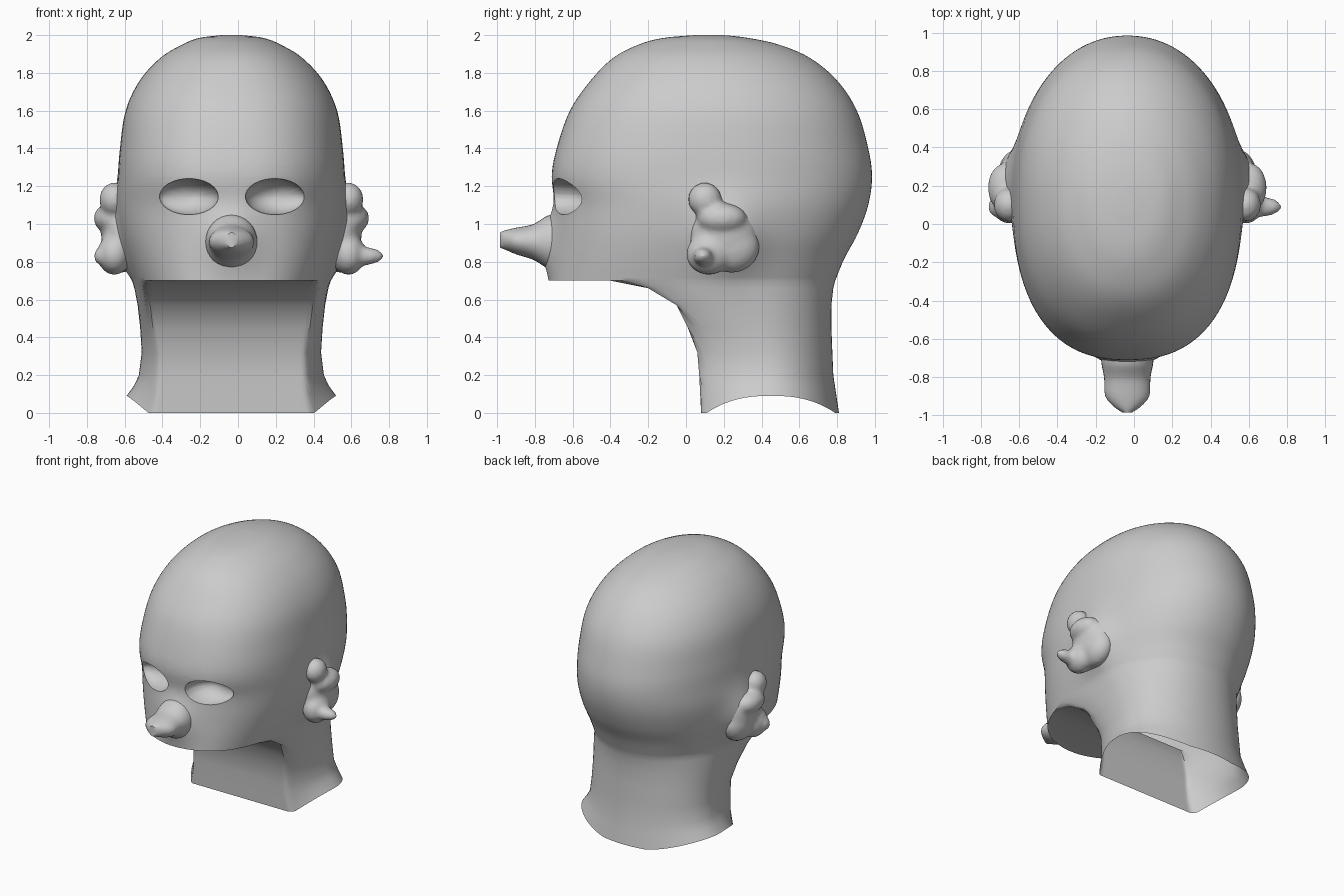
import bpy, bmesh, math
from mathutils import Matrix, Vector

if "Cube" in bpy.data.objects:
    bpy.data.objects.remove(bpy.data.objects["Cube"], do_unlink=True)

CX = -0.035   # the head sits slightly off centre
SEG = 120

grey = bpy.data.materials.new("plain grey")
grey.use_nodes = True
grey.diffuse_color = (0.6, 0.6, 0.6, 1)
bsdf = next(n for n in grey.node_tree.nodes if n.type == "BSDF_PRINCIPLED")
bsdf.inputs["Base Color"].default_value = grey.diffuse_color
bsdf.inputs["Roughness"].default_value = 0.7


def finish(bm, name):
    mesh = bpy.data.meshes.new(name)
    bm.to_mesh(mesh)
    bm.free()
    mesh.materials.append(grey)
    obj = bpy.data.objects.new(name, mesh)
    bpy.context.scene.collection.objects.link(obj)
    bpy.ops.object.select_all(action="DESELECT")
    obj.select_set(True)
    bpy.context.view_layer.objects.active = obj
    bpy.ops.object.shade_smooth_by_angle(angle=math.radians(38))
    return obj


def loft(bm, rings):
    loops = [[bm.verts.new(p) for p in ring] for ring in rings]
    for a, b in zip(loops, loops[1:]):
        for i in range(len(a)):
            j = (i + 1) % len(a)
            bm.faces.new((a[i], a[j], b[j], b[i]))
    return loops


def refine(rows, steps):
    """Catmull-Rom interpolation between rows of numbers."""
    out = []
    for i in range(len(rows) - 1):
        p0, p1 = rows[max(i - 1, 0)], rows[i]
        p2, p3 = rows[i + 1], rows[min(i + 2, len(rows) - 1)]
        for k in range(steps):
            t = k / steps
            out.append([0.5 * (2 * b + (c - a) * t + (2 * a - 5 * b + 4 * c - d) * t * t
                               + (3 * b - a - 3 * c + d) * t ** 3)
                        for a, b, c, d in zip(p0, p1, p2, p3)])
    return out + [list(rows[-1])]


def section(z, front, back, half, mid, nf, nb, cut=-9, wave=0):
    """Rounded cross-section, flattened where it passes in front of cut."""
    pts = []
    for i in range(SEG):
        a = math.tau * (i + 0.5) / SEG
        c, s = math.cos(a), math.sin(a)
        n, depth = (nb, back - mid) if s > 0 else (nf, mid - front)
        x = half * math.copysign(abs(c) ** (2 / n), c)
        y = max(cut, mid + depth * math.copysign(abs(s) ** (2 / n), s))
        arch = max(0, 1 - abs((y - 0.45) / 0.34) ** 2.5)
        pts.append((CX + x, y, z + wave * arch))
    return pts


def bell(a, b):
    return math.exp(-a * a - b * b)


# Skull and face: height, front, back, half width, middle, front and back roundness
skull = [
    (2.0, 0.05, 0.2, 0.05, 0.12, 2, 2),
    (1.985, -0.12, 0.33, 0.17, 0.12, 2, 2),
    (1.95, -0.25, 0.49, 0.26, 0.12, 2.1, 2),
    (1.88, -0.385, 0.655, 0.375, 0.13, 2.2, 2),
    (1.76, -0.505, 0.80, 0.485, 0.15, 2.3, 2.05),
    (1.6, -0.615, 0.905, 0.56, 0.15, 2.35, 2.1),
    (1.4, -0.685, 0.965, 0.59, 0.15, 2.45, 2.1),
    (1.25, -0.71, 0.985, 0.6, 0.15, 2.45, 2.1),
    (1.1, -0.685, 0.965, 0.605, 0.16, 2.35, 2.1),
    (0.95, -0.69, 0.91, 0.585, 0.17, 2.4, 2.1),
    (0.82, -0.7, 0.84, 0.55, 0.19, 2.5, 2.1),
    (0.7, -0.71, 0.79, 0.51, 0.22, 2.6, 2.1),
]
# Neck: same columns, then the position of its flat front panel
neck = [
    (0.7, -0.71, 0.79, 0.51, 0.22, 2.6, 2.1, -0.4),
    (0.66, -0.62, 0.78, 0.505, 0.25, 2.5, 2.1, -0.2),
    (0.57, -0.45, 0.77, 0.495, 0.31, 2.3, 2.1, -0.05),
    (0.45, -0.3, 0.77, 0.483, 0.36, 2.1, 2.1, 0.01),
    (0.32, -0.2, 0.775, 0.475, 0.41, 2, 2.1, 0.06),
    (0.2, -0.17, 0.78, 0.49, 0.43, 2, 2, 0.07),
    (0.1, -0.13, 0.795, 0.515, 0.44, 2, 2, 0.075),
    (0.0, -0.1, 0.81, 0.555, 0.44, 2, 2, 0.08),
]
rings = [section(*r) for r in refine(skull, 5)]
rings += [section(*r, wave=0.09 * max(0, 1 - r[0] / 0.2)) for r in neck]
bm = bmesh.new()
loops = loft(bm, rings)
bm.faces.new(loops[0])
bmesh.ops.remove_doubles(bm, verts=bm.verts, dist=0.0005)
bmesh.ops.recalc_face_normals(bm, faces=bm.faces)

# Swell the shell at the root of the nose and behind the ears
for v in bm.verts:
    x, y, z = v.co
    if y < -0.42:
        v.co.y -= 0.075 * bell((x - CX) / 0.14, (z - 0.9) / 0.17)
    elif abs(x - CX) > 0.3:
        v.co.x += math.copysign(0.085, x - CX) * bell((y - 0.24) / 0.16, (z - 0.93) / 0.18)

# Eye holes: trim an oval out of the shell, then sink a hollow socket from its rim
for ex in (-0.26, 0.195):
    centre = Vector((ex, 0, 1.145))
    inside = [f for f in bm.faces if f.calc_center_median().y < -0.3
              and abs(f.calc_center_median().x - ex) < 0.3
              and abs(f.calc_center_median().z - centre.z) < 0.25]
    for k in range(28):
        a = math.tau * k / 28
        co = centre + Vector((0.155 * math.cos(a), 0, 0.095 * math.sin(a)))
        no = Vector((math.cos(a) / 0.155, 0, math.sin(a) / 0.095)).normalized()
        geom = set(inside)
        for f in inside:
            geom.update(f.edges)
            geom.update(f.verts)
        res = bmesh.ops.bisect_plane(bm, geom=list(geom), dist=1e-5, plane_co=co, plane_no=no)
        faces = {g for g in res["geom"] if isinstance(g, bmesh.types.BMFace)}
        inside = [f for f in faces if (f.calc_center_median() - co).dot(no) < 0]
    bmesh.ops.delete(bm, geom=inside, context="FACES")

    rim = [e for e in bm.edges if e.is_boundary and e.verts[0].co.y < -0.3
           and abs(e.verts[0].co.x - ex) < 0.2]
    rim_verts = {v for e in rim for v in e.verts}
    deep = sum((v.co.y for v in rim_verts), 0.0) / len(rim_verts) + 0.13
    last = 1.0
    for k in range(1, 8):
        a = math.radians(12.5 * k)
        res = bmesh.ops.extrude_edge_only(bm, edges=rim)["geom"]
        rim = [g for g in res if isinstance(g, bmesh.types.BMEdge) and g.is_boundary]
        shrink = math.cos(a) / last
        for v in {v for e in rim for v in e.verts}:
            v.co.x = ex + (v.co.x - ex) * shrink
            v.co.z = centre.z + (v.co.z - centre.z) * shrink
            v.co.y = deep + (v.co.y - deep) * (1 - math.sin(a)) / (1 - math.sin(a - math.radians(12.5)))
        last = math.cos(a)
    bmesh.ops.holes_fill(bm, edges=rim, sides=0)
finish(bm, "head_shell")

# Nose: depth, height, half width, half height
nose = [
    (-0.66, 0.905, 0.14, 0.15),
    (-0.73, 0.905, 0.135, 0.14),
    (-0.78, 0.905, 0.125, 0.11),
    (-0.82, 0.905, 0.12, 0.09),
    (-0.90, 0.91, 0.115, 0.07),
    (-0.955, 0.915, 0.07, 0.052),
    (-0.985, 0.915, 0.025, 0.04),
]
bm = bmesh.new()
loops = loft(bm, [[(CX + w * math.cos(math.tau * i / 32), y, z + h * math.sin(math.tau * i / 32))
                   for i in range(32)] for y, z, w, h in refine(nose, 3)])
bm.faces.new(loops[-1])
bmesh.ops.recalc_face_normals(bm, faces=bm.faces)
finish(bm, "nose")

# Ears: lumps given by centre and radii, melted together
lumps = [
    (0.57, 0.20, 0.94, 0.12, 0.18, 0.19),
    (0.62, 0.10, 1.13, 0.08, 0.09, 0.09),
    (0.64, 0.19, 1.03, 0.09, 0.13, 0.08),
    (0.62, 0.12, 0.84, 0.09, 0.12, 0.11),
    (0.58, 0.24, 0.88, 0.1, 0.15, 0.14),
]
for name, side, spike in (("right_ear", -1, 0.05), ("left_ear", 1, 0.13)):
    bm = bmesh.new()
    for x, y, z, rx, ry, rz in lumps + [(0.68, 0.09, 0.83, spike, 0.055, 0.05)]:
        place = Matrix.Translation((CX + side * x, y, z)) @ Matrix.Diagonal((rx, ry, rz, 1))
        bmesh.ops.create_uvsphere(bm, u_segments=24, v_segments=16, radius=1, matrix=place)
    ear = finish(bm, name)
    melt = ear.modifiers.new("melt", "REMESH")
    melt.mode = "VOXEL"
    melt.voxel_size = 0.016
    melt.use_smooth_shade = True
    soften = ear.modifiers.new("soften", "SMOOTH")
    soften.factor = 0.5
    soften.iterations = 7
